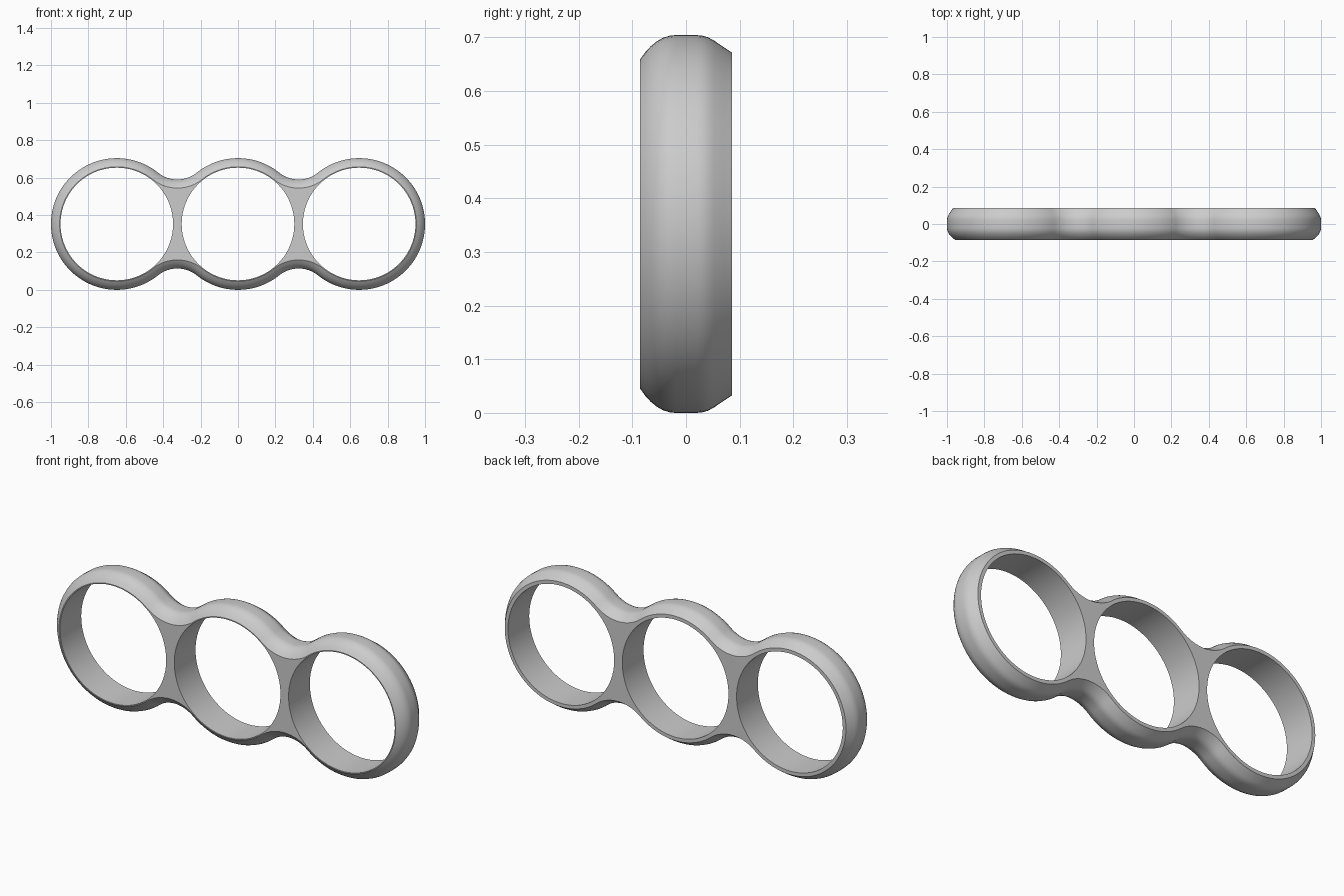
import bpy
import bmesh
from math import atan2, cos, sin, hypot, pi

cube = bpy.data.objects.get("Cube")
if cube:
    bpy.data.objects.remove(cube)

RADIUS = 0.352      # outer radius of each lobe
SPACING = 0.648     # distance between lobe centres
HOLE = 0.301        # finger hole radius
WAIST = 0.238       # half height between lobes
HALF_DEPTH = 0.086

# Fillet circle tangent to two neighbouring lobes
half = SPACING / 2
fillet = (half**2 + WAIST**2 - RADIUS**2) / (2 * (RADIUS - WAIST))
fillet_z = WAIST + fillet
tilt = atan2(fillet_z, half)

# Depth (y) and inset of the rim: rounded at the front, chamfered at the back
RIM = [(-HALF_DEPTH, 0.046), (-0.076, 0.032), (-0.066, 0.021), (-0.055, 0.012),
       (-0.043, 0.005), (-0.03, 0.001), (-0.02, 0), (0.02, 0), (0.03, 0.001),
       (0.041, 0.004), (0.052, 0.010), (0.068, 0.021), (HALF_DEPTH, 0.033)]


def arc(cx, cz, r, start, end, steps):
    angles = [start + (end - start) * i / steps for i in range(steps)]
    return [(cx + r * cos(a), cz + r * sin(a)) for a in angles]


def outline(inset):
    """Three lobes joined by concave fillets, moved inward by inset."""
    r, f = RADIUS - inset, fillet + inset
    pts = arc(SPACING, 0, r, tilt - pi, pi - tilt, 72)
    pts += arc(half, fillet_z, f, -tilt, tilt - pi, 20)
    pts += arc(0, 0, r, tilt, pi - tilt, 24)
    pts += arc(-half, fillet_z, f, -tilt, tilt - pi, 20)
    return pts + [(-x, -z) for x, z in pts]


def add_ring(bm, pts, y):
    return [bm.verts.new((x, y, z + RADIUS)) for x, z in pts]


def bridge(bm, a, b):
    for i in range(len(a)):
        j = (i + 1) % len(a)
        bm.faces.new((a[i], a[j], b[j], b[i]))


def ring_edges(bm, ring):
    return [bm.edges.get((ring[i - 1], ring[i])) for i in range(len(ring))]


bm = bmesh.new()

# Rounded outer rim
rings = [add_ring(bm, outline(inset), y) for y, inset in RIM]
for a, b in zip(rings, rings[1:]):
    bridge(bm, a, b)
front, back = [rings[0]], [rings[-1]]

# Three finger holes
for cx in (-SPACING, 0, SPACING):
    circle = arc(cx, 0, HOLE, 0, 2 * pi, 96)
    near, far = (add_ring(bm, circle, y) for y in (-HALF_DEPTH, HALF_DEPTH))
    bridge(bm, near, far)
    front.append(near)
    back.append(far)

# Flat front and back faces around the holes
for loops in (front, back):
    edges = [e for ring in loops for e in ring_edges(bm, ring)]
    bmesh.ops.triangle_fill(bm, edges=edges, use_beauty=True)

bmesh.ops.recalc_face_normals(bm, faces=bm.faces[:])
mesh = bpy.data.meshes.new("three_ring_grip")
bm.to_mesh(mesh)
bm.free()

grip = bpy.data.objects.new("three_ring_grip", mesh)
bpy.context.collection.objects.link(grip)

# Plain grey material
grey = bpy.data.materials.new("plain_grey")
grey.use_nodes = True
colour = (0.6, 0.6, 0.6, 1)
grey.diffuse_color = colour
grey.node_tree.nodes["Principled BSDF"].inputs["Base Color"].default_value = colour
mesh.materials.append(grey)

# Smooth curves with crisp rims
bpy.ops.object.select_all(action='DESELECT')
grip.select_set(True)
bpy.context.view_layer.objects.active = grip
bpy.ops.object.shade_smooth_by_angle(angle=pi / 6)
